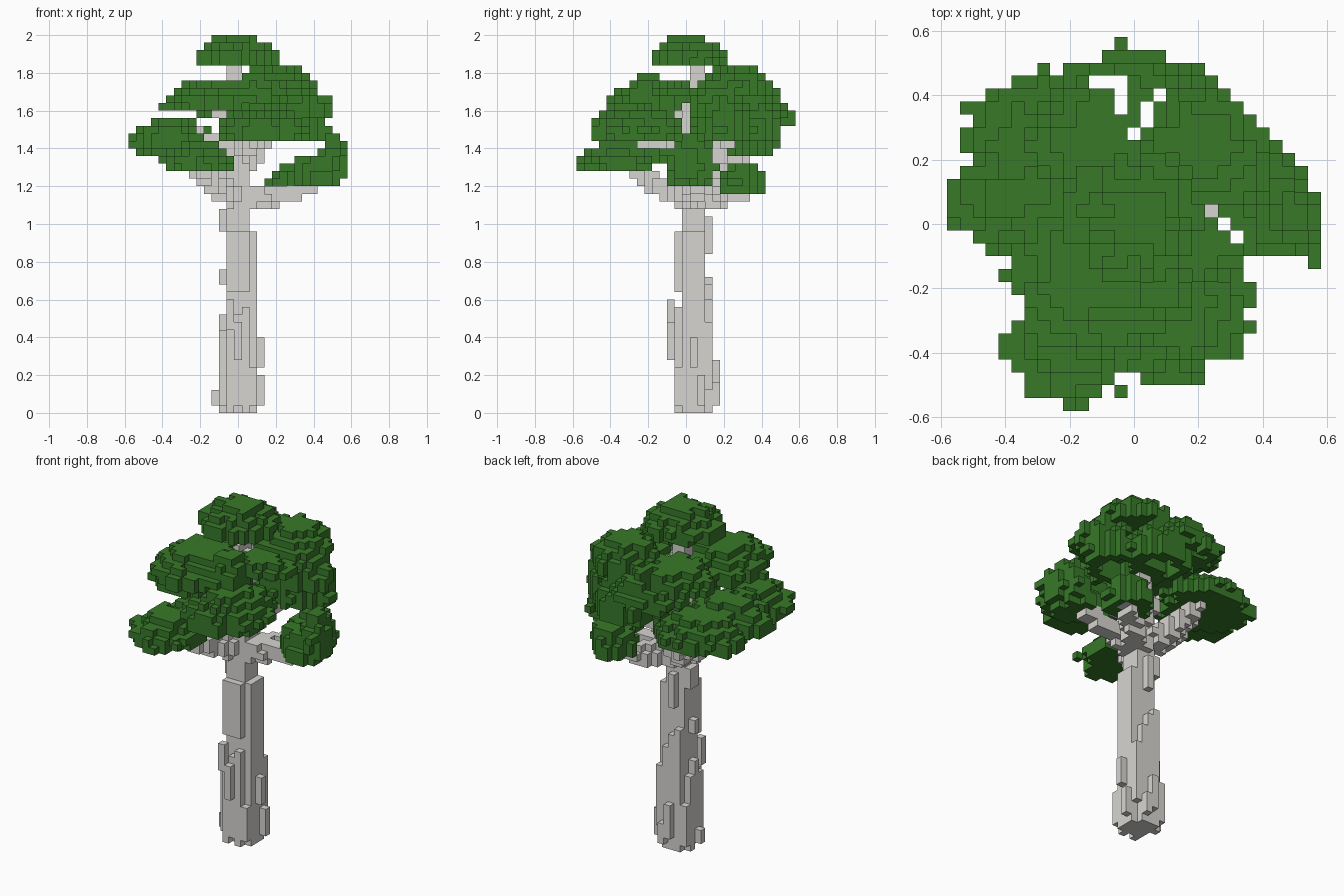
import bpy, bmesh, random
from mathutils import Vector

random.seed(11)
V = 0.04  # edge of one block

if "Cube" in bpy.data.objects:
    bpy.data.objects.remove(bpy.data.objects["Cube"], do_unlink=True)


def material(name, rgb):
    m = bpy.data.materials.new(name)
    m.use_nodes = True
    m.diffuse_color = (*rgb, 1)
    m.node_tree.nodes["Principled BSDF"].inputs["Base Color"].default_value = (*rgb, 1)
    return m


leaf = material("leaf green", (0.039, 0.19, 0.022))
bark = material("pale grey bark", (0.68, 0.665, 0.64))

parts = {}     # part name -> (cells, material)
taken = set()  # all cells already filled


def claim(name, cells, mat):
    cells = set(cells) - taken
    taken.update(cells)
    parts[name] = (cells, mat)


def cell(x, y, z):
    return round(x / V), round(y / V), int(z / V + 0.001)


def limb(points, r0, r1):
    """Tapered run of blocks along a polyline."""
    out = set()
    pts = [Vector(p) for p in points]
    n = len(pts) - 1
    for s, (a, b) in enumerate(zip(pts, pts[1:])):
        for t in range(21):
            p = a.lerp(b, t / 20)
            r = r0 + (r1 - r0) * (s + t / 20) / n
            c = cell(*p)
            for i in range(-2, 3):
                for j in range(-2, 3):
                    for k in range(-1, 2):
                        q = Vector((c[0] + i, c[1] + j, c[2] + k + 0.5)) * V
                        if (q - p).length <= r:
                            out.add((c[0] + i, c[1] + j, c[2] + k))
    return out


def lobe(x, y, z0, z1, rx, ry, hollow=False):
    """Ragged umbrella of leaf blocks: flat below, stepped slope above."""
    out = set()
    k0, k1 = round(z0 / V), round(z1 / V)
    wobble = {}
    for i in range(-16, 17):
        for j in range(-16, 17):
            u, v = (i * V - x) / rx, (j * V - y) / ry
            d = (u * u + v * v) ** 0.5
            w = wobble.setdefault((i // 2, j // 2), random.uniform(-0.14, 0.1))
            w += random.uniform(-0.08, 0.06)
            for k in range(k0, k1):
                t = (k + 0.5 - k0) / (k1 - k0)
                r = 1 - 0.8 * (t - 0.3) if t > 0.3 else 1 - 0.5 * (0.3 - t)
                if d <= min(r + w, 1.02) and not (hollow and d < 0.55 and t < 0.45):
                    out.add((i, j, k))
    return out


# Trunk: square core with bark strips on each side
trunk = {(i, j, k) for i in range(-1, 2) for j in range(0, 3) for k in range(28)}
sides = [([(-2, j) for j in range(3)], 14), ([(2, j) for j in range(3)], 24),
         ([(i, -1) for i in range(-1, 2)], 14), ([(i, 3) for i in range(-1, 2)], 18)]
for columns, top in sides:
    for i, j in columns:
        trunk |= {(i, j, k) for k in range(random.randint(0, 1), top - random.randint(0, 3))}
trunk |= {(2, 1, k) for k in range(24)}
trunk |= {(i, -1, k) for i in (-1, 0, 1) for k in range(16, 24)}
trunk |= {(0, 3, k) for k in range(21, 26)}
trunk |= {(-2, 1, k) for k in (17, 18, 24, 25, 26)}
trunk |= {(-2, 2, k) for k in (24, 25, 26)}
for i, j, s, e in [(2, -1, 1, 6), (-2, 3, 1, 7), (2, 3, 3, 12), (3, 1, 6, 10), (3, 2, 1, 5),
                   (0, 4, 2, 7), (1, 4, 1, 4), (0, -2, 7, 12), (-1, -2, 11, 15), (-3, 1, 1, 3)]:
    trunk |= {(i, j, k) for k in range(s, e)}
claim("trunk", trunk, bark)

# Upper stem and branches
claim("upper_stem", limb([(0, .04, 1.1), (0.01, .03, 1.45), (-.02, .05, 1.86)], .075, .045), bark)
branches = {
    "branch_left": [(.04, .04, 1.14), (.24, .06, 1.16), (.4, .06, 1.2)],
    "branch_back_left": [(.04, .06, 1.12), (.18, .2, 1.14), (.3, .3, 1.17)],
    "branch_front": [(-.02, .02, 1.14), (-.12, -.14, 1.2), (-.2, -.28, 1.27)],
    "branch_right": [(-.02, .06, 1.14), (-.18, .1, 1.23), (-.28, .14, 1.4)],
    "branch_back_right": [(0, .08, 1.14), (-.12, .2, 1.24), (-.2, .3, 1.36)],
    "upper_branch_front": [(0, .02, 1.38), (.1, -.1, 1.43), (.2, -.28, 1.47)],
    "upper_branch_right": [(0, .04, 1.38), (-.1, .04, 1.43), (-.2, .04, 1.46)],
    "upper_branch_back": [(0, .06, 1.28), (.1, .18, 1.38), (.16, .24, 1.48)],
    "top_branch_front": [(0, .04, 1.54), (-.06, -.06, 1.59), (-.12, -.16, 1.63)],
    "top_branch_back": [(0, .04, 1.62), (.06, .14, 1.66), (.12, .24, 1.67)],
}
for name, path in branches.items():
    claim(name, limb(path, .065, .04), bark)

# Leaf lobes: centre x, y, bottom, top, radii
lobes = {
    "canopy_top": [(0, .02, 1.84, 2.0, .22, .2)],
    "canopy_upper_right": [(-.14, -.14, 1.6, 1.76, .29, .29), (.08, -.2, 1.64, 1.8, .12, .12)],
    "canopy_upper_front_left": [(.2, -.05, 1.68, 1.76, .2, .15)],
    "canopy_upper_back": [(-.1, .24, 1.64, 1.76, .26, .22)],
    "canopy_upper_left": [(.2, .24, 1.68, 1.84, .22, .22)],
    "canopy_back_left": [(.26, .2, 1.44, 1.68, .25, .2, True), (.34, .16, 1.56, 1.72, .16, .16)],
    "canopy_back": [(.12, .35, 1.44, 1.68, .2, .17, True), (-.03, .38, 1.56, 1.76, .22, .17)],
    "canopy_front_left": [(.13, -.26, 1.46, 1.64, .26, .24)],
    "canopy_right": [(-.34, .07, 1.4, 1.56, .25, .19), (-.28, .26, 1.36, 1.52, .26, .24)],
    "canopy_front_low": [(-.2, -.37, 1.28, 1.42, .21, .2), (-.16, -.16, 1.32, 1.44, .15, .13)],
    "canopy_left_low": [(.4, .02, 1.2, 1.36, .16, .12), (.5, .03, 1.24, 1.48, .08, .14)],
    "canopy_back_left_low": [(.29, .31, 1.16, 1.32, .15, .15)],
}
# Loose tufts that stick out of the lobes
tufts = {
    "canopy_back": [(-.04, .56, 1.54), (-.04, .56, 1.58), (-.04, .52, 1.58), (-.04, .52, 1.54)],
    "canopy_back_left": [(.48, .16, 1.6), (.48, .16, 1.64)],
    "canopy_right": [(-.56, .04, 1.42), (-.56, .04, 1.46), (-.56, .08, 1.46), (-.56, 0, 1.42)],
    "canopy_front_low": [(-.16, -.56, 1.3), (-.16, -.52, 1.3), (-.04, -.52, 1.34), (-.4, -.36, 1.34)],
    "canopy_left_low": [(.56, -.12, 1.38), (.56, -.08, 1.38), (.56, -.04, 1.38), (.56, -.04, 1.42)],
    "canopy_upper_right": [(-.4, -.16, 1.61), (-.36, -.16, 1.62), (-.12, -.4, 1.62)],
    "canopy_top": [(0, 0, 1.97), (.04, 0, 1.97), (-.04, .04, 1.97), (0, .04, 1.97), (.08, .04, 1.97)],
}
# Open shafts through the canopy, and its sheared-off back left corner
shafts = {(-3, 11), (-2, 11), (-1, 11), (-1, 10), (-1, 9), (1, 9), (1, 8), (0, 7), (2, 10),
          (6, 1), (7, 0), (8, -1)}
for name, shapes in lobes.items():
    cells = set().union(*(lobe(*s) for s in shapes))
    cells |= {cell(*p) for p in tufts.get(name, [])}
    claim(name, {c for c in cells if c[:2] not in shafts and c[0] + c[1] < 18}, leaf)

# Skin each part with only its exposed block faces
DIRS = [Vector(d) for d in ((1, 0, 0), (0, 1, 0), (0, 0, 1))]
for name, (cells, mat) in parts.items():
    bm = bmesh.new()
    verts = {}

    def corner(p):
        key = tuple(round(c * 2) for c in p)
        if key not in verts:
            verts[key] = bm.verts.new(p * V)
        return verts[key]

    for c in sorted(cells):
        mid = Vector(c) + Vector((0, 0, 0.5))
        for a in range(3):
            for sign in (1, -1):
                n = DIRS[a] * sign
                if tuple(int(q) for q in Vector(c) + n) in taken:
                    continue
                u, v = DIRS[(a + 1) % 3] / 2, DIRS[(a + 2) % 3] * sign / 2
                f = mid + n / 2
                quad = [corner(p) for p in (f - u - v, f + u - v, f + u + v, f - u + v)]
                bm.faces.new(quad)
    mesh = bpy.data.meshes.new(name)
    bm.to_mesh(mesh)
    bm.free()
    mesh.materials.append(mat)
    bpy.context.collection.objects.link(bpy.data.objects.new(name, mesh))
